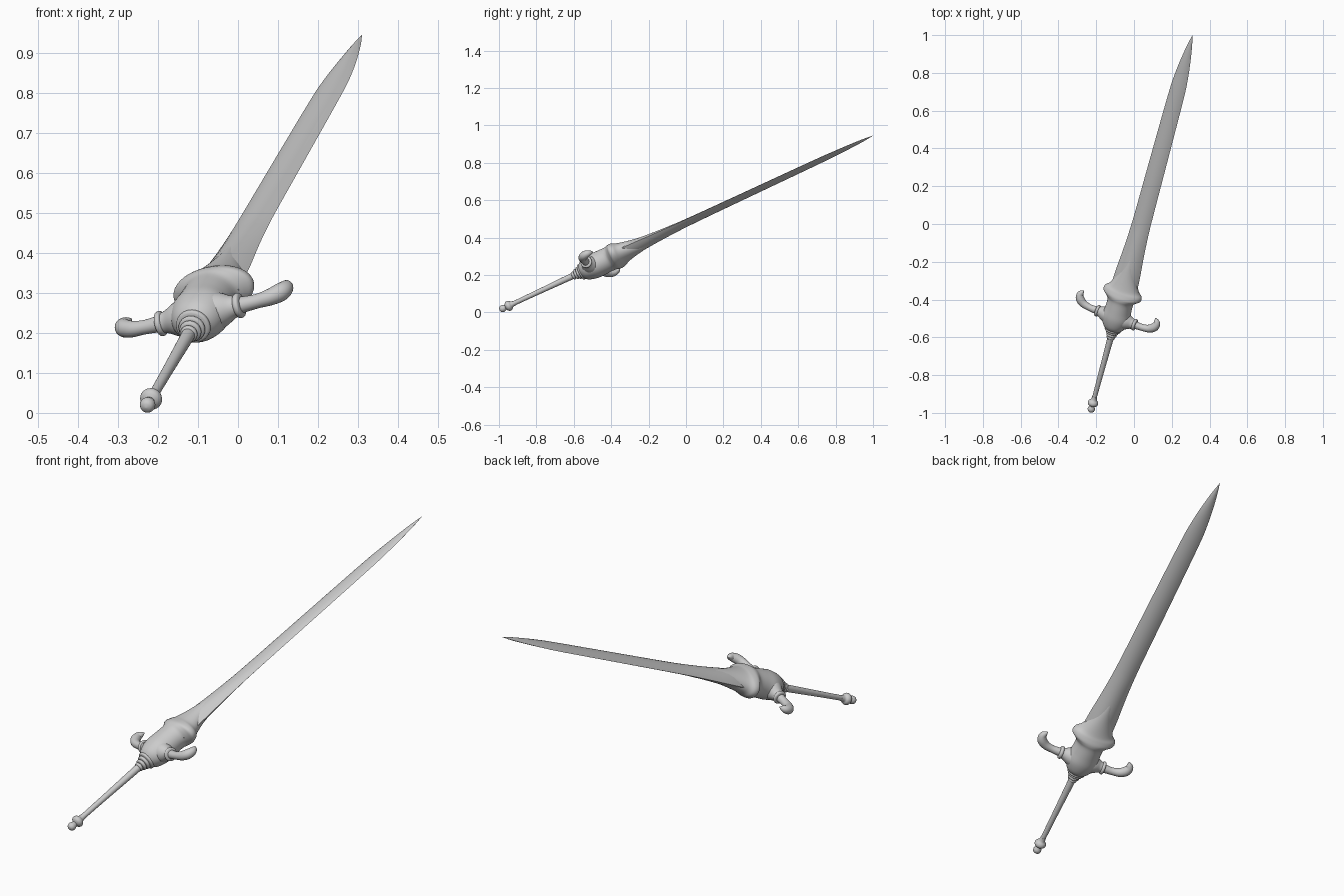
import bpy, math
from mathutils import Vector, Matrix

if "Cube" in bpy.data.objects:
    bpy.data.objects.remove(bpy.data.objects["Cube"])

# Sword frame: local x = guard direction, y = blade flat normal, z = along the blade
BASE = Vector((-0.226, -0.98, 0.02))
TIP = Vector((0.31, 1.0, 0.945))
U = (TIP - BASE).normalized()
LENGTH = (TIP - BASE).length
V = Vector((0.914, -0.34, 0.213))
V = (V - U * V.dot(U)).normalized()
W = U.cross(V)
FRAME = Matrix.Translation(BASE) @ Matrix((V, W, U)).transposed().to_4x4()


def smooth_rows(rows, steps):
    """Catmull-Rom interpolation of rows of numbers."""
    out = []
    for i in range(len(rows) - 1):
        a, b, c, d = rows[max(i - 1, 0)], rows[i], rows[i + 1], rows[min(i + 2, len(rows) - 1)]
        for k in range(steps):
            f = k / steps
            out.append([0.5 * (2 * q + (r - p) * f + (2 * p - 5 * q + 4 * r - s) * f * f
                               + (3 * q - p - 3 * r + s) * f ** 3) for p, q, r, s in zip(a, b, c, d)])
    return out + [list(rows[-1])]


def make(name, rings, angle=40):
    """Skin a list of equal point rings, cap both ends, place in the sword frame."""
    n = len(rings[0])
    verts = [FRAME @ Vector(p) for ring in rings for p in ring]
    faces = [(i * n + j, i * n + (j + 1) % n, (i + 1) * n + (j + 1) % n, (i + 1) * n + j)
             for i in range(len(rings) - 1) for j in range(n)]
    faces += [tuple(reversed(range(n))), tuple(range(len(verts) - n, len(verts)))]
    me = bpy.data.meshes.new(name)
    me.from_pydata(verts, [], faces)
    ob = bpy.data.objects.new(name, me)
    bpy.context.collection.objects.link(ob)
    bpy.ops.object.select_all(action='DESELECT')
    ob.select_set(True)
    bpy.context.view_layer.objects.active = ob
    bpy.ops.object.mode_set(mode='EDIT')
    bpy.ops.mesh.select_all(action='SELECT')
    bpy.ops.mesh.normals_make_consistent(inside=False)
    bpy.ops.object.mode_set(mode='OBJECT')
    bpy.ops.object.shade_smooth_by_angle(angle=math.radians(angle))
    return ob


def loft(name, sections, steps=4, sides=32, lens=False):
    """Sections are (t, half width, half thickness); lens gives sharp side edges."""
    rings = []
    for t, w, h in smooth_rows(sections, steps):
        w, h = max(w, 0.0005), max(h, 0.0005)
        ring = []
        for j in range(sides):
            a = 2 * math.pi * j / sides
            c, s = math.cos(a), math.sin(a)
            ring.append((w * c, h * (s * abs(s) if lens else s), t))
        rings.append(ring)
    return make(name, rings)


def lathe(name, profile, steps=3):
    return loft(name, [(t, r, r) for t, r in profile], steps, 24)


def tube(name, path, sides=20, steps=4):
    """Path rows are (x, t, radius) in the blade plane."""
    pts = smooth_rows(path, steps)
    rings = []
    for i, (x, t, r) in enumerate(pts):
        p, q = pts[max(i - 1, 0)], pts[min(i + 1, len(pts) - 1)]
        d = Vector((q[0] - p[0], 0, q[1] - p[1])).normalized()
        side = Vector((-d.z, 0, d.x))
        rings.append([Vector((x, 0, t)) + side * r * math.cos(a) + Vector((0, r * math.sin(a), 0))
                      for a in (2 * math.pi * j / sides for j in range(sides))])
    return make(name, rings)


# Blade with a lens cross-section and pointed tip
loft("blade", [(0.66, 0.078, 0.045), (0.74, 0.073, 0.042), (0.82, 0.069, 0.035), (0.92, 0.061, 0.027),
               (1.02, 0.055, 0.021), (1.15, 0.051, 0.016), (1.5, 0.048, 0.013), (1.88, 0.044, 0.011),
               (2.0, 0.038, 0.010), (2.1, 0.027, 0.009), (2.19, 0.013, 0.006), (LENGTH, 0, 0)], lens=True)

# Guard body with flared shoulders, running out to a tongue on the blade
loft("guard_body", [(0.465, 0.026, 0.026), (0.48, 0.042, 0.040), (0.505, 0.062, 0.056), (0.55, 0.077, 0.066),
                    (0.60, 0.071, 0.066), (0.65, 0.071, 0.065), (0.672, 0.088, 0.068), (0.688, 0.106, 0.067),
                    (0.71, 0.103, 0.060), (0.735, 0.080, 0.052), (0.80, 0.052, 0.041),
                    (0.88, 0.028, 0.031), (0.98, 0.003, 0.019)], sides=40)

# Grip with the small pommel and ball end
lathe("grip", [(0.02, 0.012), (0.2, 0.0135), (0.45, 0.0175)])
lathe("pommel_ball", [(-0.019, 0.001), (-0.014, 0.014), (0, 0.0195), (0.014, 0.015), (0.02, 0.013)])
lathe("pommel_ring", [(0.018, 0.012), (0.026, 0.024), (0.037, 0.028), (0.048, 0.024), (0.056, 0.016), (0.075, 0.013)])

# Stacked collar rings between grip and guard
for i, (t, r) in enumerate([(0.432, 0.022), (0.448, 0.028), (0.464, 0.034), (0.479, 0.044)]):
    lathe(f"collar_ring_{i + 1}", [(t - 0.008, r - 0.006), (t - 0.005, r - 0.001), (t, r),
                                   (t + 0.005, r - 0.001), (t + 0.008, r - 0.006)])

# Hooked cross-guard arms with their root cones and rings
G = 0.55
for label, m in (("left", -1), ("right", 1)):
    tube(f"{label}_guard_arm", [(m * x, G + t, r) for x, t, r in [
        (0.08, 0, 0.023), (0.12, 0, 0.020), (0.155, 0.001, 0.018), (0.19, 0.009, 0.021), (0.214, 0.027, 0.023),
        (0.222, 0.05, 0.019), (0.215, 0.068, 0.012), (0.207, 0.08, 0.001)]])
    tube(f"{label}_arm_root", [(m * x, G, r) for x, r in [(0.03, 0.055), (0.065, 0.042), (0.09, 0.029), (0.108, 0.026)]])
    tube(f"{label}_arm_ring", [(m * x, G, r) for x, r in [
        (0.098, 0.024), (0.101, 0.030), (0.107, 0.032), (0.113, 0.030), (0.116, 0.022)]])
